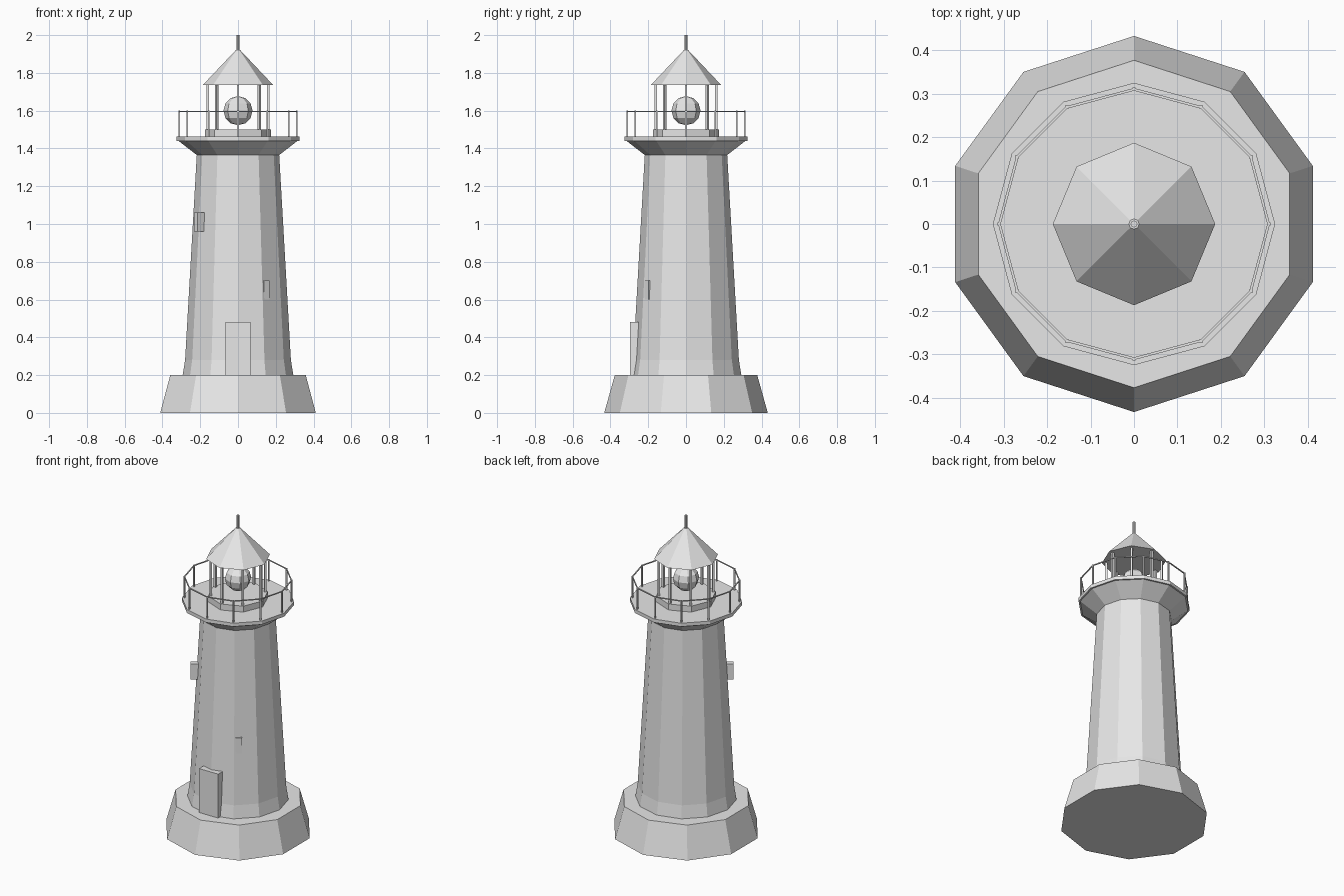
import bpy
import bmesh
import math
from mathutils import Matrix, Vector

cube = bpy.data.objects.get("Cube")
if cube:
    bpy.data.objects.remove(cube, do_unlink=True)

stone = bpy.data.materials.new("pale_grey")
stone.use_nodes = True
GREY = (0.8, 0.8, 0.8, 1.0)
stone.diffuse_color = GREY
stone.node_tree.nodes["Principled BSDF"].inputs["Base Color"].default_value = GREY


def finish(name, bm):
    bmesh.ops.recalc_face_normals(bm, faces=bm.faces)
    mesh = bpy.data.meshes.new(name)
    bm.to_mesh(mesh)
    bm.free()
    mesh.materials.append(stone)
    obj = bpy.data.objects.new(name, mesh)
    bpy.context.scene.collection.objects.link(obj)
    return obj


def turned(name, sides, profile):
    """Closed faceted solid from (radius, z) pairs, one corner on +y."""
    bm = bmesh.new()
    rings = []
    for r, z in profile:
        angles = [math.pi / 2 + math.tau * i / sides for i in range(sides)]
        rings.append([bm.verts.new((r * math.cos(a), r * math.sin(a), z)) for a in angles])
    for low, high in zip(rings, rings[1:]):
        for i in range(sides):
            j = (i + 1) % sides
            bm.faces.new((low[i], low[j], high[j], high[i]))
    bm.faces.new(rings[0][::-1])
    bm.faces.new(rings[-1])
    return finish(name, bm)


def add_box(bm, centre, size, angle=0.0):
    matrix = (Matrix.Translation(centre) @ Matrix.Rotation(angle, 4, "Z")
              @ Matrix.Diagonal((*size, 1)))
    bmesh.ops.create_cube(bm, size=1, matrix=matrix)


def ring_points(count, radius, z):
    return [Vector((radius * math.cos(math.tau * i / count),
                    radius * math.sin(math.tau * i / count), z)) for i in range(count)]


# Masonry: plinth, tapering tower with a flared foot, and the gallery
turned("plinth", 10, [(0.433, 0), (0.377, 0.2)])
turned("tower", 12, [(0.293, 0.2), (0.28, 0.28), (0.218, 1.37)])
turned("gallery_bracket", 12, [(0.218, 1.365), (0.315, 1.44)])
turned("gallery_deck", 12, [(0.325, 1.44), (0.325, 1.462)])
turned("lantern_curb", 8, [(0.175, 1.462), (0.175, 1.5)])

# Roof and finial
turned("lantern_roof", 8, [(0.187, 1.735), (0.012, 1.92)])
turned("finial", 8, [(0.008, 1.91), (0.008, 2.0)])

# Lantern posts
bm = bmesh.new()
for p in ring_points(8, 0.16, 1.615):
    add_box(bm, p, (0.013, 0.013, 0.25), math.atan2(p.y, p.x))
finish("lantern_posts", bm)

# Gallery railing: uprights joined by straight bars
bm = bmesh.new()
for p in ring_points(12, 0.31, 1.53):
    add_box(bm, p, (0.008, 0.008, 0.14))
finish("railing_posts", bm)

bm = bmesh.new()
corners = ring_points(12, 0.31, 1.596)
for a, b in zip(corners, corners[1:] + corners[:1]):
    d = b - a
    add_box(bm, (a + b) / 2, (d.length, 0.006, 0.006), math.atan2(d.y, d.x))
finish("railing_bar", bm)

# Lamp
bm = bmesh.new()
bmesh.ops.create_uvsphere(bm, u_segments=8, v_segments=6, radius=0.077,
                          matrix=Matrix.Translation((0, 0, 1.6)))
finish("lamp", bm)

# Door
bm = bmesh.new()
add_box(bm, (0, -0.266, 0.34), (0.134, 0.06, 0.28))
finish("door", bm)

# Slit windows standing out from the wall
for name, degrees, outer, z in (("upper_window", -145, 0.273, 1.01),
                                ("lower_window", -54, 0.258, 0.65)):
    angle = math.radians(degrees)
    r = outer - 0.03
    bm = bmesh.new()
    add_box(bm, (r * math.cos(angle), r * math.sin(angle), z), (0.06, 0.036, 0.1), angle)
    finish(name, bm)
